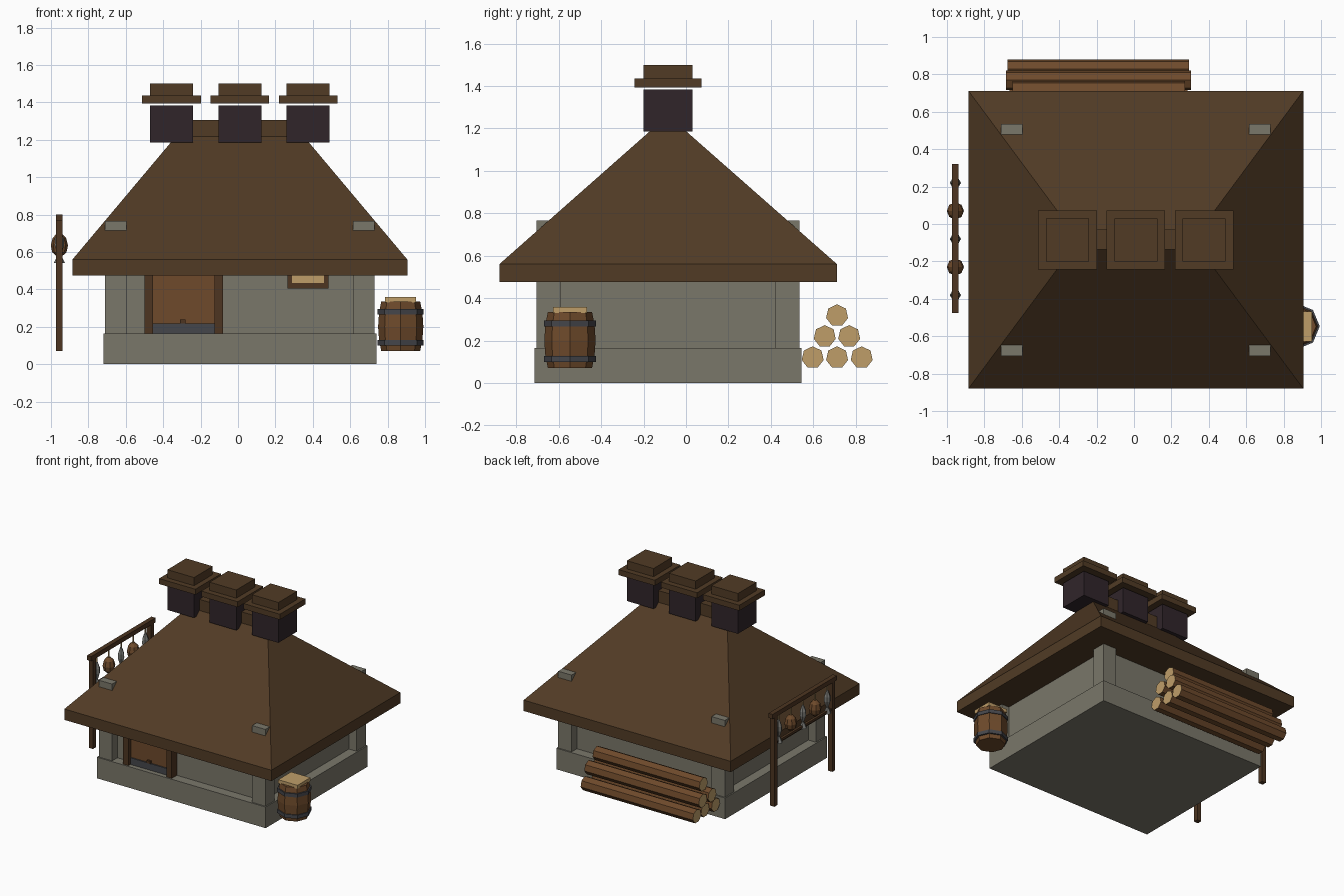
import bpy, bmesh, math
from mathutils import Matrix

if "Cube" in bpy.data.objects:
    bpy.data.objects.remove(bpy.data.objects["Cube"])


def material(name, hexcol):
    lin = []
    for i in (0, 2, 4):
        c = int(hexcol[i:i + 2], 16) / 255
        lin.append(c / 12.92 if c <= 0.04045 else ((c + 0.055) / 1.055) ** 2.4)
    m = bpy.data.materials.new(name)
    m.diffuse_color = (*lin, 1)
    m.use_nodes = True
    m.node_tree.nodes["Principled BSDF"].inputs["Base Color"].default_value = m.diffuse_color
    return m


STONE = material("grey_stone", "7a776a")
ROOF = material("brown_shingle", "513b25")
TIMBER = material("dark_timber", "4d3521")
WOOD = material("warm_wood", "6e4a2b")
PALE = material("pale_wood", "bf9e69")
IRON = material("dark_iron", "45464b")
FLUE = material("sooty_flue", "30252a")
SILVER = material("fish_silver", "7d7d78")


def finish(name, bm, mats, rule=None):
    bmesh.ops.recalc_face_normals(bm, faces=bm.faces[:])
    if rule:
        for f in bm.faces:
            f.material_index = rule(f)
    me = bpy.data.meshes.new(name)
    bm.to_mesh(me)
    bm.free()
    for m in mats:
        me.materials.append(m)
    ob = bpy.data.objects.new(name, me)
    bpy.context.collection.objects.link(ob)
    return ob


def box(name, x0, x1, y0, y1, z0, z1, mat):
    bm = bmesh.new()
    bmesh.ops.create_cube(bm, size=1)
    bmesh.ops.scale(bm, vec=(x1 - x0, y1 - y0, z1 - z0), verts=bm.verts)
    bmesh.ops.translate(bm, vec=((x0 + x1) / 2, (y0 + y1) / 2, (z0 + z1) / 2), verts=bm.verts)
    return finish(name, bm, [mat])


def lathe(name, centre, profile, sides, mats, rule=None, turn=0.0):
    """Stack of closed rings (radius, z) around a vertical axis, capped."""
    bm = bmesh.new()
    rings = []
    for r, z in profile:
        rings.append([bm.verts.new((centre[0] + r * math.cos(turn + 2 * math.pi * i / sides),
                                    centre[1] + r * math.sin(turn + 2 * math.pi * i / sides), z))
                      for i in range(sides)])
    for a, b in zip(rings, rings[1:]):
        for i in range(sides):
            j = (i + 1) % sides
            bm.faces.new((a[i], a[j], b[j], b[i]))
    bm.faces.new(rings[0])
    bm.faces.new(rings[-1])
    return finish(name, bm, mats, rule)


# Stone base, recessed walls and corner posts
box("stone_base", -0.72, 0.74, -0.715, 0.545, 0, 0.165, STONE)
box("walls", -0.645, 0.665, -0.64, 0.47, 0.16, 0.5, STONE)
for x in (-0.71, 0.615):
    for y in (-0.705, 0.42):
        box("corner_post", x, x + 0.115, y, y + 0.115, 0.16, 0.765, STONE)

# Hipped roof with vertical eave band and flat underside
bm = bmesh.new()
X0, X1, Y0, Y1, YR = -0.885, 0.905, -0.88, 0.712, -0.085
low, high = [[bm.verts.new((x, y, z)) for x, y in ((X0, Y0), (X1, Y0), (X1, Y1), (X0, Y1))]
             for z in (0.475, 0.56)]
left, right = bm.verts.new((-0.295, YR, 1.262)), bm.verts.new((0.315, YR, 1.262))
bm.faces.new(low)
for i in range(4):
    j = (i + 1) % 4
    bm.faces.new((low[i], low[j], high[j], high[i]))
bm.faces.new((high[0], high[1], right, left))
bm.faces.new((high[1], high[2], right))
bm.faces.new((high[2], high[3], left, right))
bm.faces.new((high[3], high[0], left))
finish("roof", bm, [ROOF])
box("ridge_beam", -0.3, 0.32, -0.135, -0.03, 1.19, 1.305, ROOF)

# Three chimneys with floating two-step caps
for x in (-0.355, 0.01, 0.375):
    box("chimney", x - 0.115, x + 0.115, -0.2, 0.03, 1.185, 1.383, FLUE)
    box("chimney_cap", x - 0.157, x + 0.157, -0.243, 0.073, 1.393, 1.436, ROOF)
    box("chimney_cap_top", x - 0.115, x + 0.115, -0.2, 0.03, 1.434, 1.5, ROOF)

# Door with frame, iron kick plate and knob
box("door", -0.46, -0.12, -0.67, -0.63, 0.165, 0.49, WOOD)
box("door_kick_plate", -0.455, -0.125, -0.679, -0.668, 0.165, 0.217, IRON)
box("door_knob", -0.31, -0.28, -0.685, -0.66, 0.217, 0.238, TIMBER)
for x in (-0.5, -0.125):
    box("door_jamb", x, x + 0.045, -0.705, -0.63, 0.165, 0.49, TIMBER)

# Front window, its top hidden under the eave
box("window_frame", 0.265, 0.485, -0.69, -0.63, 0.405, 0.49, TIMBER)
box("window_pane", 0.29, 0.46, -0.696, -0.68, 0.435, 0.49, PALE)

# Barrel with hoops and pale square lid
BC = (0.87, -0.547)
lathe("barrel", BC, [(0.104, 0.07), (0.116, 0.13), (0.121, 0.2), (0.116, 0.275), (0.104, 0.335)],
      8, [WOOD])
for z in (0.1, 0.266):
    lathe("barrel_hoop", BC, [(0.123, z), (0.123, z + 0.028)], 8, [IRON])
box("barrel_lid", BC[0] - 0.083, BC[0] + 0.083, BC[1] - 0.08, BC[1] + 0.08, 0.33, 0.358, PALE)

# Log pile at the back, seven-sided with pale cut ends
rows = [(0.597, 0.12, -0.675, 0.295), (0.712, 0.12, -0.665, 0.285), (0.828, 0.12, -0.675, 0.295),
        (0.654, 0.22, -0.685, 0.305), (0.769, 0.22, -0.685, 0.305), (0.712, 0.318, -0.65, 0.273)]
for y, z, x0, x1 in rows:
    bm = bmesh.new()
    bmesh.ops.create_cone(bm, cap_ends=True, segments=7, radius1=0.053, radius2=0.053, depth=x1 - x0)
    bm.normal_update()
    zs = [v.co.z for v in bm.verts]
    top = max(range(len(bm.verts)), key=lambda i: 0)
    bm.verts.ensure_lookup_table()
    a = math.atan2(bm.verts[top].co.y, bm.verts[top].co.x)
    # point one corner straight up once the log lies along x
    bmesh.ops.rotate(bm, matrix=Matrix.Rotation(math.pi - a, 3, 'Z'), verts=bm.verts)
    bmesh.ops.rotate(bm, matrix=Matrix.Rotation(math.pi / 2, 3, 'Y'), verts=bm.verts)
    bmesh.ops.translate(bm, vec=((x0 + x1) / 2, y, z), verts=bm.verts)
    bm.normal_update()
    finish("log", bm, [WOOD, PALE], lambda f: int(abs(f.normal.x) > 0.9))

# Drying rack on the left: two posts, a top beam and a thin lower rail
RX = -0.955
for y in (-0.435, 0.28):
    box("rack_post", RX - 0.018, RX + 0.018, y - 0.018, y + 0.018, 0.07, 0.78, TIMBER)
box("rack_beam", RX - 0.018, RX + 0.018, -0.475, 0.32, 0.765, 0.8, TIMBER)
box("rack_rail", RX - 0.01, RX + 0.01, -0.435, 0.28, 0.545, 0.562, TIMBER)

# Hanging hams and fish
for y in (-0.23, 0.07):
    lathe("hanging_ham", (RX, y), [(0.012, 0.575), (0.038, 0.598), (0.046, 0.635),
                                   (0.036, 0.675), (0.012, 0.7)], 8, [WOOD])
    box("ham_string", RX - 0.004, RX + 0.004, y - 0.004, y + 0.004, 0.69, 0.77, PALE)
for y in (-0.38, -0.08, 0.22):
    lathe("hanging_fish", (RX, y), [(0.03, 0.54), (0.009, 0.585), (0.025, 0.635),
                                    (0.024, 0.67), (0.006, 0.72)], 6, [SILVER])
    box("fish_string", RX - 0.004, RX + 0.004, y - 0.004, y + 0.004, 0.71, 0.77, PALE)
